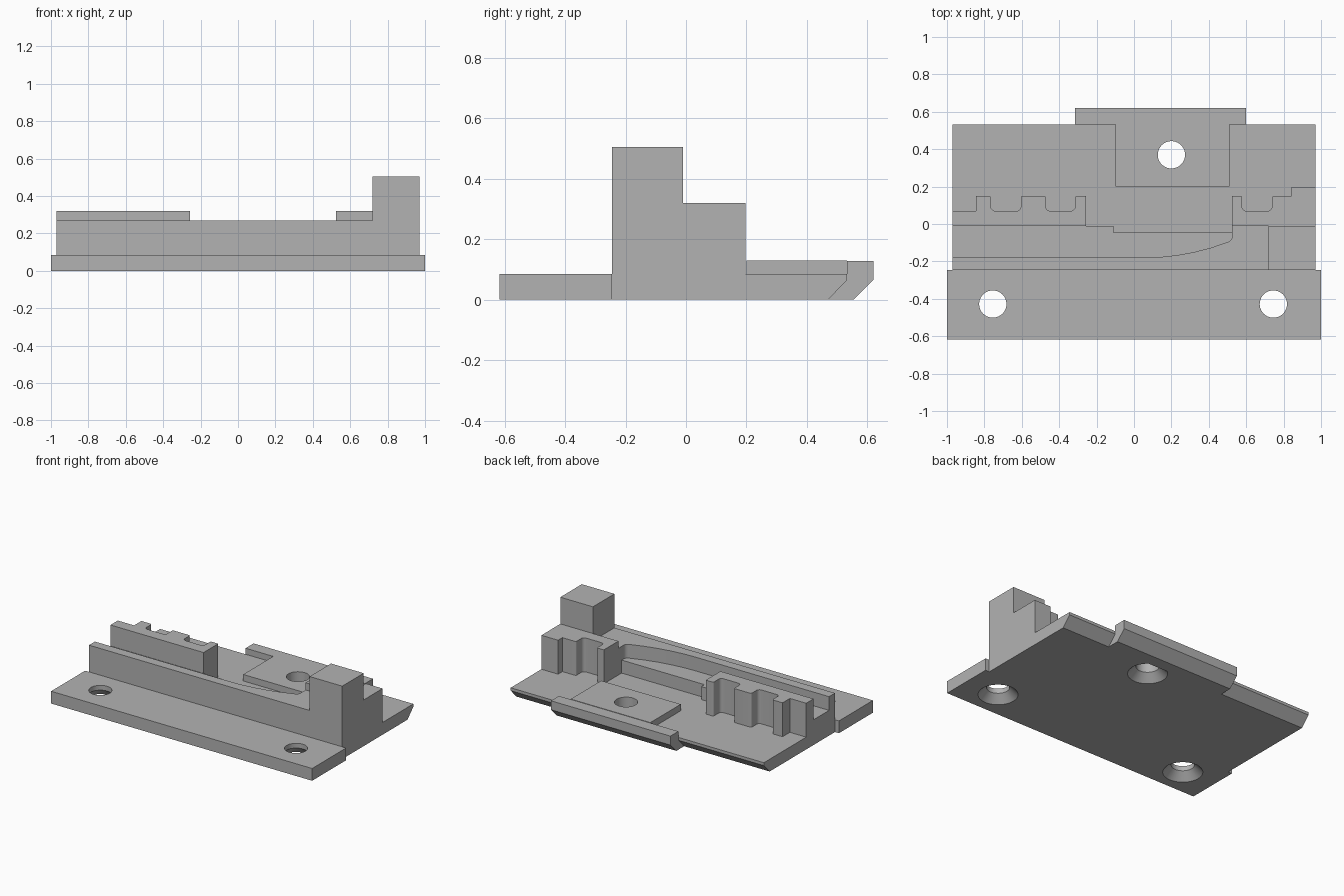
import bpy, bmesh, math
from mathutils import Vector

cube = bpy.data.objects.get("Cube")
if cube:
    bpy.data.objects.remove(cube, do_unlink=True)

grey = bpy.data.materials.new("plain grey")
grey.use_nodes = True
colour = (0.45, 0.45, 0.45, 1)
grey.diffuse_color = colour
grey.node_tree.nodes["Principled BSDF"].inputs["Base Color"].default_value = colour

FRONT, FLOOR, LEDGE, WALL, BLOCK = -0.245, 0.085, 0.175, 0.27, 0.32
SIDE = 0.97


def fillet(points, steps=5):
    """Round the corners that carry a radius as third value."""
    out = []
    for i, p in enumerate(points):
        c = Vector(p[:2])
        if len(p) < 3:
            out.append(c)
            continue
        a = (Vector(points[i - 1][:2]) - c).normalized()
        b = (Vector(points[(i + 1) % len(points)][:2]) - c).normalized()
        half = a.angle(b) / 2
        centre = c + (a + b).normalized() * p[2] / math.sin(half)
        reach = p[2] / math.tan(half)
        start, end = c + a * reach - centre, c + b * reach - centre
        for k in range(steps + 1):
            d = start.lerp(end, k / steps).normalized()
            out.append(centre + d * p[2])
    return out


def prism(name, outline, low, high, along_x=False):
    """Extrude an outline upward, or a (y, z) profile along x."""
    bm = bmesh.new()
    place = (lambda p: (low, p[0], p[1])) if along_x else (lambda p: (p[0], p[1], low))
    face = bm.faces.new([bm.verts.new(place(p)) for p in fillet(outline)])
    new = bmesh.ops.extrude_face_region(bm, geom=[face])["geom"]
    shift = Vector((high - low, 0, 0) if along_x else (0, 0, high - low))
    bmesh.ops.translate(bm, vec=shift, verts=[v for v in new if isinstance(v, bmesh.types.BMVert)])
    bmesh.ops.recalc_face_normals(bm, faces=bm.faces)
    mesh = bpy.data.meshes.new(name)
    bm.to_mesh(mesh)
    bm.free()
    mesh.materials.append(grey)
    obj = bpy.data.objects.new(name, mesh)
    bpy.context.collection.objects.link(obj)
    return obj


def box(name, x0, x1, y0, y1, z0, z1):
    return prism(name, [(x0, y0), (x1, y0), (x1, y1), (x0, y1)], z0, z1)


def screw_hole(x, y, parts):
    """Cut a hole countersunk from below."""
    bm = bmesh.new()
    rings = []
    for r, z in ((0.135, -0.01), (0.073, 0.052), (0.073, 0.3)):
        rings.append([bm.verts.new((x + r * math.cos(math.tau * k / 40),
                                    y + r * math.sin(math.tau * k / 40), z)) for k in range(40)])
    for lower, upper in zip(rings, rings[1:]):
        for k in range(40):
            n = (k + 1) % 40
            bm.faces.new((lower[k], lower[n], upper[n], upper[k]))
    bm.faces.new(rings[0][::-1])
    bm.faces.new(rings[-1])
    mesh = bpy.data.meshes.new("hole_cutter")
    bm.to_mesh(mesh)
    bm.free()
    mesh.materials.append(grey)
    cutter = bpy.data.objects.new("hole_cutter", mesh)
    bpy.context.collection.objects.link(cutter)
    cutter.hide_render = True
    for part in parts:
        mod = part.modifiers.new("hole", "BOOLEAN")
        mod.operation, mod.solver, mod.object = "DIFFERENCE", "EXACT", cutter
        bpy.context.view_layer.update()
        cut = bpy.data.meshes.new_from_object(part.evaluated_get(bpy.context.evaluated_depsgraph_get()))
        part.modifiers.clear()
        part.data = cut
    bpy.data.objects.remove(cutter, do_unlink=True)


# Base: front flange, main plate with bevelled rear edge, rear lip and raised pad
flange = box("front_flange", -1, 1, -0.617, FRONT, 0, FLOOR)
plate = prism("base_plate", [(FRONT, 0), (0.47, 0), (0.533, 0.065), (0.533, FLOOR), (FRONT, FLOOR)],
              -SIDE, SIDE, along_x=True)
prism("rear_lip", [(0.47, 0), (0.555, 0), (0.62, 0.065), (0.62, 0.127), (0.533, 0.127), (0.533, 0.065)],
      -0.315, 0.6, along_x=True)
pad = box("raised_pad", -0.1, 0.51, 0.2, 0.533, FLOOR, 0.13)

screw_hole(-0.755, -0.428, [flange])
screw_hole(0.745, -0.428, [flange])
screw_hole(0.2, 0.37, [plate, pad])

# Front wall, its inner side curving toward the thick end
curve = [(x, -0.18 + (x - 0.05) ** 2 / 2.46) for x in (0.05, 0.14, 0.23, 0.32, 0.41)]
prism("front_wall", [(-SIDE, FRONT), (SIDE, FRONT), (SIDE, -0.01), (0.525, -0.01), (0.525, -0.088, 0.03)]
      + curve[::-1] + [(-SIDE, -0.18)], FLOOR, WALL)

# Channel floor behind the wall
prism("channel_floor", [(-SIDE, -0.2), (0.525, -0.2), (0.525, -0.045), (-0.11, -0.045),
                        (-0.11, -0.01), (-SIDE, -0.01)], FLOOR, LEDGE)

# Corner post
box("corner_post", 0.72, SIDE, FRONT, -0.01, WALL, 0.505)


def notch(x0, x1):
    r = 0.022
    return [(x0, 0.15, 0.01), (x0, 0.07, r), (x1, 0.07, r), (x1, 0.15, 0.01)]


# Toothed blocks
prism("right_toothed_block", [(-SIDE, -0.01), (-SIDE, 0.07), (-0.845, 0.07), (-0.845, 0.15)]
      + notch(-0.765, -0.605) + notch(-0.472, -0.315) + [(-0.257, 0.15), (-0.257, -0.01)], FLOOR, BLOCK)
prism("left_toothed_block", [(0.525, -0.01), (0.525, 0.15)] + notch(0.578, 0.738)
      + [(0.842, 0.15), (0.842, 0.197), (SIDE, 0.197), (SIDE, -0.01)], FLOOR, BLOCK)

# Smooth the round surfaces while keeping edges sharp
bpy.ops.object.select_all(action="DESELECT")
for obj in bpy.context.collection.objects:
    if obj.type == "MESH" and grey.name in obj.data.materials:
        obj.select_set(True)
        bpy.context.view_layer.objects.active = obj
bpy.ops.object.shade_smooth_by_angle(angle=math.radians(25))
